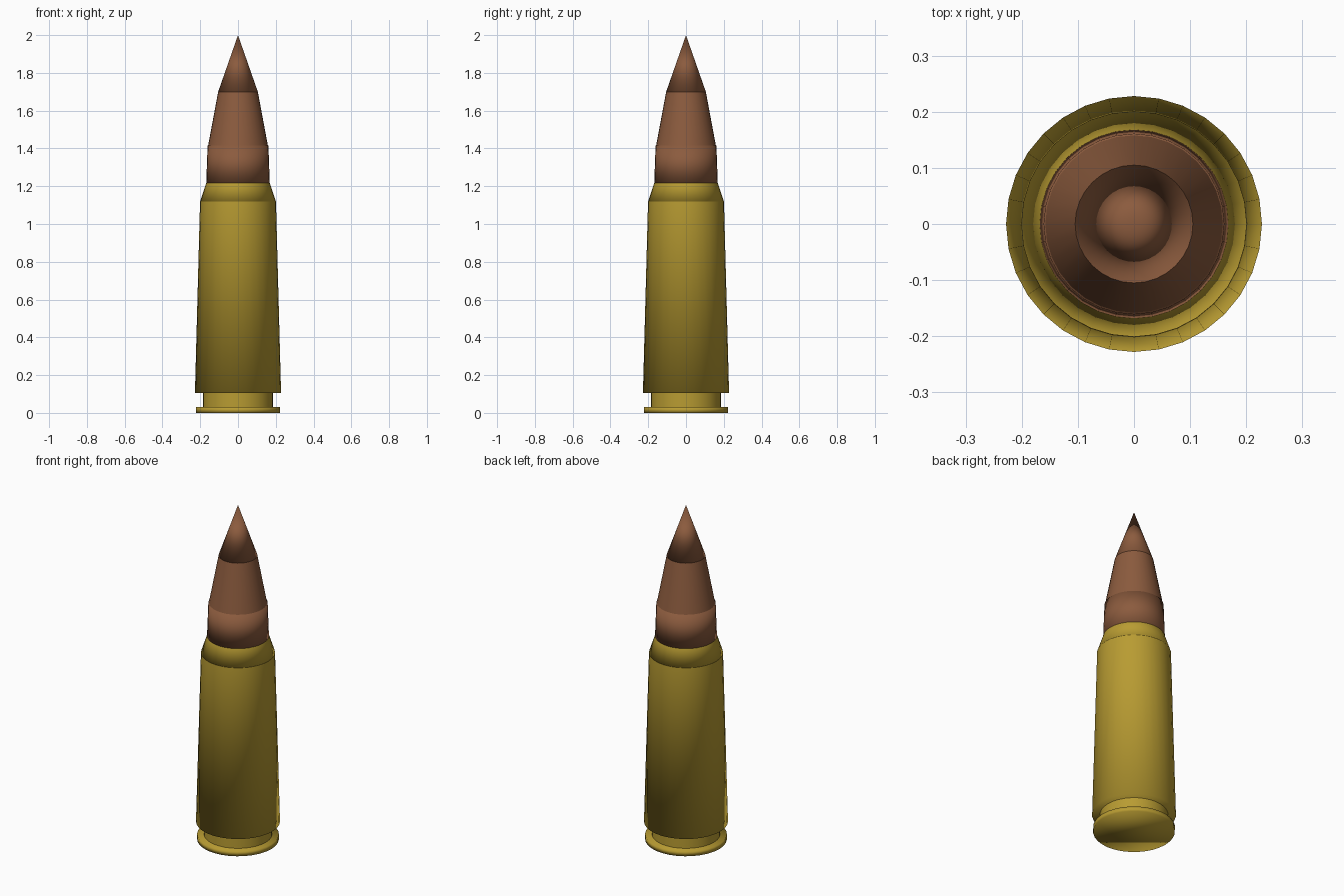
import bpy
import bmesh
from mathutils import Matrix

SIDES = 32

default_cube = bpy.data.objects.get("Cube")
if default_cube:
    bpy.data.objects.remove(default_cube, do_unlink=True)


def make_material(name, colour):
    mat = bpy.data.materials.new(name)
    mat.use_nodes = True
    rgba = (*colour, 1.0)
    mat.diffuse_color = rgba
    for node in mat.node_tree.nodes:
        if node.type == "BSDF_PRINCIPLED":
            node.inputs["Base Color"].default_value = rgba
    return mat


def section(name, mat, z0, z1, r0, r1, bottom=False, top=False):
    """Smooth round section tapering from r0 to r1, with optional end caps."""
    bm = bmesh.new()
    bmesh.ops.create_cone(bm, cap_ends=True, segments=SIDES,
                          radius1=r0, radius2=r1, depth=z1 - z0,
                          matrix=Matrix.Translation((0, 0, (z0 + z1) / 2)))
    # Remove the ends that stay open
    unwanted = [f for f in bm.faces if len(f.verts) == SIDES and
                not (bottom if f.normal.z < 0 else top)]
    bmesh.ops.delete(bm, geom=unwanted, context="FACES")
    for face in bm.faces:
        face.smooth = True
    mesh = bpy.data.meshes.new(name)
    bm.to_mesh(mesh)
    bm.free()
    mesh.materials.append(mat)
    obj = bpy.data.objects.new(name, mesh)
    bpy.context.collection.objects.link(obj)
    return obj


brass = make_material("brass", (0.48, 0.33, 0.032))
copper = make_material("copper", (0.26, 0.105, 0.048))

# Brass case: rim, groove, tapered body and shoulder
section("case_rim", brass, 0, 0.03, 0.222, 0.222, bottom=True, top=True)
section("case_groove", brass, 0.03, 0.106, 0.185, 0.185)
section("case_body", brass, 0.106, 1.118, 0.228, 0.201, bottom=True)
section("case_shoulder", brass, 1.118, 1.218, 0.201, 0.168, bottom=True)

# Copper tip: base, taper and point
section("tip_base", copper, 1.218, 1.416, 0.168, 0.161, bottom=True, top=True)
section("tip_taper", copper, 1.416, 1.7, 0.158, 0.105)
section("tip_point", copper, 1.7, 2.0, 0.105, 0, bottom=True)
